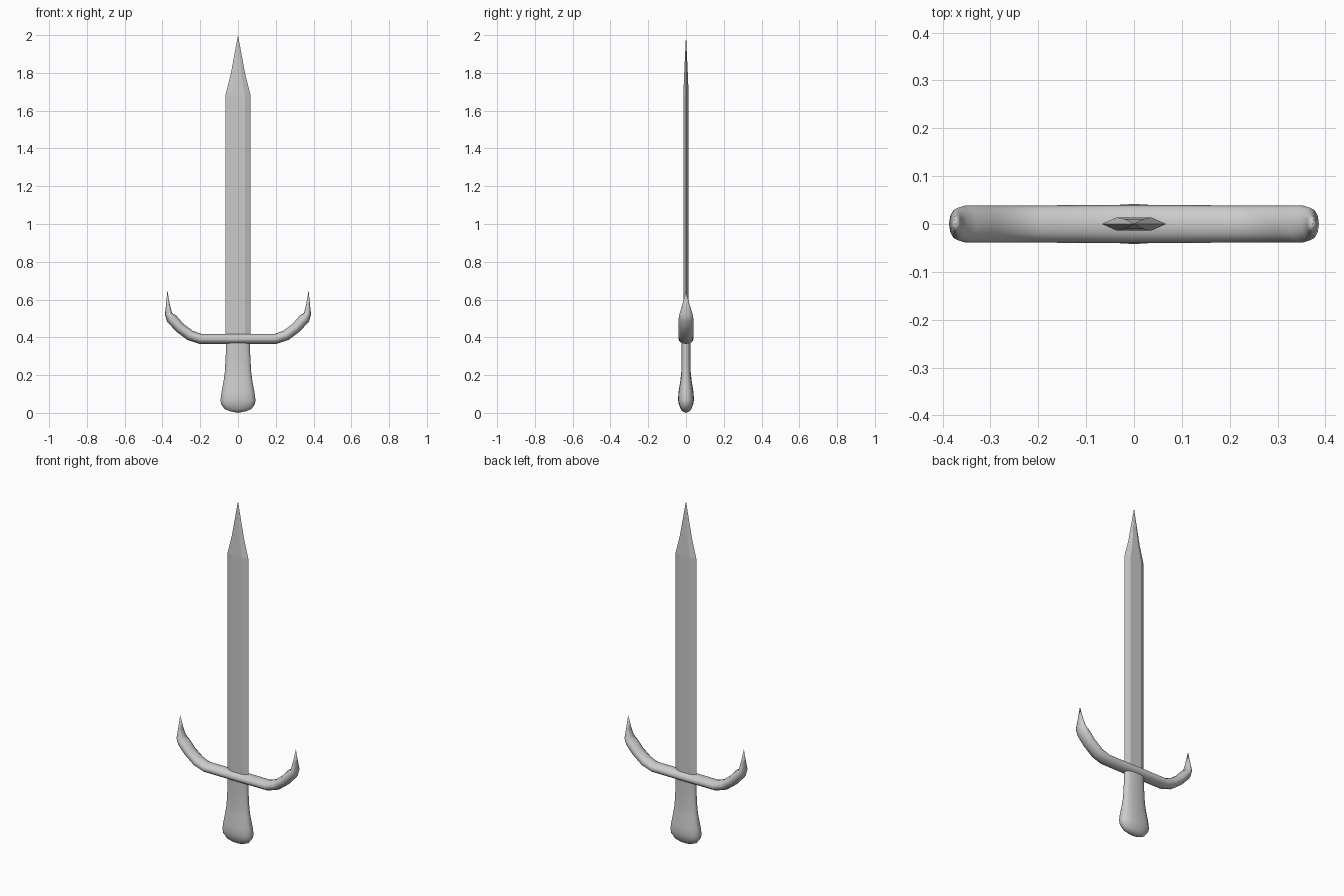
import bpy, bmesh
from math import sin, cos, pi, copysign
from mathutils import Vector

if "Cube" in bpy.data.objects:
    bpy.data.objects.remove(bpy.data.objects["Cube"])


def loft(name, rings, tip_start=None, tip_end=None, angle=None):
    """Skin a list of point rings; ends close to a tip point or a flat cap."""
    bm = bmesh.new()
    vs = [[bm.verts.new(p) for p in r] for r in rings]
    n = len(vs[0])
    for a, b in zip(vs, vs[1:]):
        for i in range(n):
            j = (i + 1) % n
            bm.faces.new((a[i], a[j], b[j], b[i]))
    for ring, tip in ((vs[0], tip_start), (vs[-1], tip_end)):
        if tip is None:
            bm.faces.new(ring)
        else:
            t = bm.verts.new(tip)
            for i in range(n):
                bm.faces.new((ring[i], ring[(i + 1) % n], t))
    bmesh.ops.recalc_face_normals(bm, faces=bm.faces)
    me = bpy.data.meshes.new(name)
    bm.to_mesh(me)
    bm.free()
    ob = bpy.data.objects.new(name, me)
    bpy.context.collection.objects.link(ob)
    if angle:
        bpy.ops.object.select_all(action='DESELECT')
        ob.select_set(True)
        bpy.context.view_layer.objects.active = ob
        bpy.ops.object.shade_smooth_by_angle(angle=angle)
    return ob


# Blade: flattened hexagon, narrowing to a point
def blade_ring(w, flat, t, z):
    return [(w, 0, z), (flat, t, z), (-flat, t, z),
            (-w, 0, z), (-flat, -t, z), (flat, -t, z)]

loft("blade", [blade_ring(0.067, 0.036, 0.014, 0.38),
               blade_ring(0.067, 0.036, 0.014, 1.68),
               blade_ring(0.039, 0.018, 0.010, 1.79)],
     tip_end=(0, 0, 2.0))


# Grip: rounded flat section flaring into the pommel
def grip_ring(w, t, z, n=16, e=0.8):
    def s(v):
        return copysign(abs(v) ** e, v)
    return [(w * s(cos(2 * pi * i / n)), t * s(sin(2 * pi * i / n)), z)
            for i in range(n)]

grip = [(0.040, 0.018, 0.008), (0.070, 0.028, 0.020), (0.089, 0.038, 0.045),
        (0.093, 0.042, 0.068), (0.087, 0.040, 0.110), (0.076, 0.030, 0.170),
        (0.070, 0.025, 0.215), (0.065, 0.024, 0.300), (0.063, 0.024, 0.390)]
loft("grip", [grip_ring(*g) for g in grip], tip_start=(0, 0, 0), angle=pi / 4)


# Crossguard: swept oval bar with upturned pointed ends
# x, z, in-plane half thickness, half depth, tilt of the path direction
half = [(0.200, 0.392, 0.027, 0.039, 0.20), (0.255, 0.411, 0.028, 0.039, 0.52),
        (0.310, 0.453, 0.028, 0.039, 0.75), (0.352, 0.500, 0.029, 0.039, 0.95),
        (0.368, 0.525, 0.019, 0.034, 1.40), (0.371, 0.575, 0.010, 0.019, 1.52)]

def guard_ring(x, z, r, d, a, n=12):
    c, nrm = Vector((x, 0, z)), Vector((-sin(a), 0, cos(a)))
    return [c + nrm * (r * cos(2 * pi * i / n)) + Vector((0, d * sin(2 * pi * i / n), 0))
            for i in range(n)]

path = [(-x, z, r, d, -a) for x, z, r, d, a in reversed(half)]
path += [(0, 0.392, 0.027, 0.040, 0)] + half
loft("crossguard", [guard_ring(*p) for p in path],
     tip_start=(-0.374, 0, 0.648), tip_end=(0.374, 0, 0.648), angle=pi / 3)
